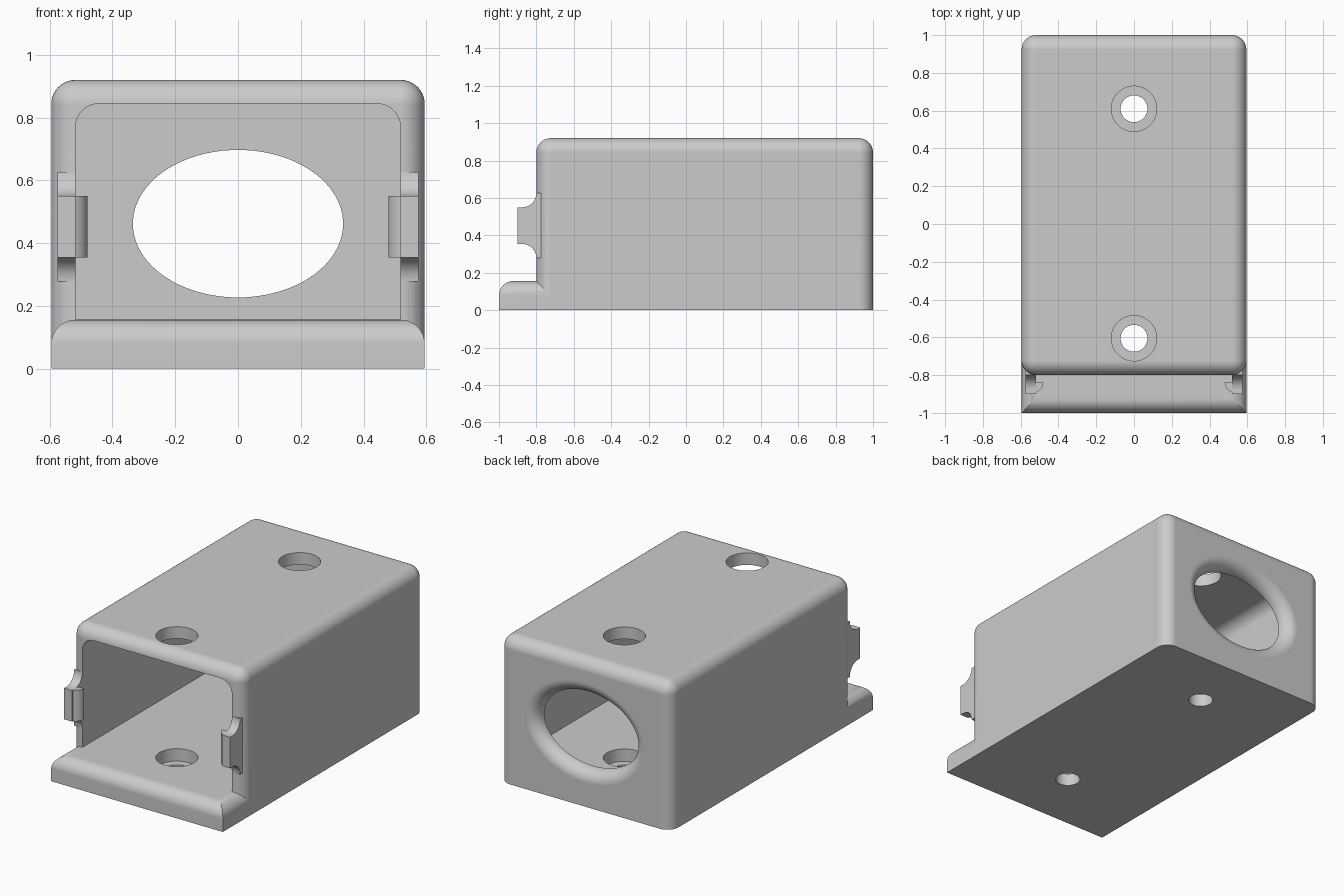
import bpy, bmesh, math
from mathutils import Vector

if "Cube" in bpy.data.objects:
    bpy.data.objects.remove(bpy.data.objects["Cube"])

W, H, R = 0.595, 0.92, 0.077            # half width, height, wall thickness / fillet radius
FLOOR, IN_X, IN_Z = 0.156, 0.518, 0.845  # floor level, cavity half width, ceiling level
FRONT, BACK = -0.8, 1.0

grey = bpy.data.materials.new("grey_plastic")
grey.diffuse_color = (0.6, 0.6, 0.6, 1)
grey.use_nodes = True
grey.node_tree.nodes["Principled BSDF"].inputs["Base Color"].default_value = grey.diffuse_color


def finish(bm, name):
    bmesh.ops.recalc_face_normals(bm, faces=bm.faces)
    me = bpy.data.meshes.new(name)
    bm.to_mesh(me)
    bm.free()
    me.materials.append(grey)
    ob = bpy.data.objects.new(name, me)
    bpy.context.collection.objects.link(ob)
    return ob


def box(name, lo, hi, rounded):
    """Box from lo to hi; edges passing the test (midpoint, direction) are filleted."""
    bm = bmesh.new()
    bmesh.ops.create_cube(bm, size=1)
    lo, hi = Vector(lo), Vector(hi)
    edges = []
    for e in bm.edges:
        mid = (e.verts[0].co + e.verts[1].co) * 1.0
        if rounded(mid, e.verts[1].co - e.verts[0].co):
            edges.append(e)
    for v in bm.verts:
        v.co = Vector([lo[i] + (v.co[i] + 0.5) * (hi[i] - lo[i]) for i in range(3)])
    bmesh.ops.bevel(bm, geom=edges, offset=R, offset_type='OFFSET', segments=10,
                    profile=0.5, affect='EDGES', clamp_overlap=False)
    return finish(bm, name)


def loft(name, rings):
    """Solid skinned through rings of equal point count, with capped ends."""
    bm = bmesh.new()
    loops = [[bm.verts.new(p) for p in ring] for ring in rings]
    n = len(loops[0])
    for a, b in zip(loops, loops[1:]):
        for i in range(n):
            bm.faces.new((a[i], a[(i + 1) % n], b[(i + 1) % n], b[i]))
    bm.faces.new(loops[0])
    bm.faces.new(loops[-1])
    return finish(bm, name)


def boolean(target, tool, operation):
    mod = target.modifiers.new(operation, 'BOOLEAN')
    mod.operation, mod.object, mod.solver = operation, tool, 'EXACT'
    bpy.context.view_layer.update()
    dg = bpy.context.evaluated_depsgraph_get()
    me = bpy.data.meshes.new_from_object(target.evaluated_get(dg))
    target.modifiers.clear()
    target.data = me
    bpy.data.objects.remove(tool)


def circle(r, y, z, n=48):
    return [(r * math.cos(2 * math.pi * i / n), y + r * math.sin(2 * math.pi * i / n), z)
            for i in range(n)]


def smooth(ob):
    bpy.ops.object.select_all(action='DESELECT')
    ob.select_set(True)
    bpy.context.view_layer.objects.active = ob
    bpy.ops.object.shade_smooth_by_angle(angle=math.radians(30))
    mod = ob.modifiers.new("even_normals", 'WEIGHTED_NORMAL')
    mod.keep_sharp = True


# Housing: all edges rounded but the bottom ones
housing = box("housing", (-W, FRONT, 0), (W, BACK, H),
              lambda m, d: abs(d.z) > 0.5 or m.z > 0.5)

# Front lip of the base, rounded along its top front and side edges
lip = box("lip", (-W, -1, 0), (W, -0.65, FLOOR),
          lambda m, d: m.z > 0.5 and (abs(d.y) > 0.5 or m.y < -0.5))
boolean(housing, lip, 'UNION')

# Cavity, open to the front, with rounded ceiling corners
cavity = box("cavity", (-IN_X, -0.86, FLOOR), (IN_X, BACK - R, IN_Z),
             lambda m, d: m.z > 0.5 and abs(d.y) > 0.5)
boolean(housing, cavity, 'DIFFERENCE')

# Oval opening in the back wall, flaring outwards
rings, n = [], 96
steps = [(0.0, BACK - R - 0.05)]
steps += [(R * (1 - math.cos(a)), BACK - R + R * math.sin(a))
          for a in (math.radians(9 * k) for k in range(11))]
steps += [(R, BACK + 0.05)]
for grow, y in steps:
    rings.append([((0.335 + grow) * math.cos(2 * math.pi * i / n), y,
                   0.462 + (0.235 + grow) * math.sin(2 * math.pi * i / n)) for i in range(n)])
boolean(housing, loft("oval_opening", rings), 'DIFFERENCE')

# Screw holes: wide through the roof, counterbored through the floor
for y in (-0.605, 0.61):
    boolean(housing, loft("roof_hole", [circle(0.12, y, 0.7), circle(0.12, y, 1.0)]),
            'DIFFERENCE')
    boolean(housing, loft("floor_hole", [circle(0.071, y, -0.1), circle(0.071, y, 0.078),
                                         circle(0.12, y, 0.078), circle(0.12, y, 0.3)]),
            'DIFFERENCE')
smooth(housing)

# Snap clips: a filleted neck with a rounded barb on its inner side
Z0, Z1 = 0.355, 0.55
quarter = [math.radians(9 * k) for k in range(11)]
upper = [(-0.877 + R * math.sin(a), Z1 + R - R * math.cos(a)) for a in quarter]
neck = [(-0.9, Z1)] + upper + [(-0.74, Z1 + R)]
neck += [(y, Z0 + Z1 - z) for y, z in reversed(neck)]
barb = [(0.565, -0.9)] + [(0.555 - 0.075 * math.sin(a), -0.84 - 0.06 * math.cos(a))
                          for a in quarter] + [(0.565, -0.84)]
for side, name in ((-1, "left_clip"), (1, "right_clip")):
    clip = loft(name, [[(side * x, y, z) for y, z in neck] for x in (0.5185, 0.575)])
    hook = loft("barb", [[(side * x, y, z) for x, y in barb] for z in (Z0, Z1)])
    boolean(clip, hook, 'UNION')
    smooth(clip)
